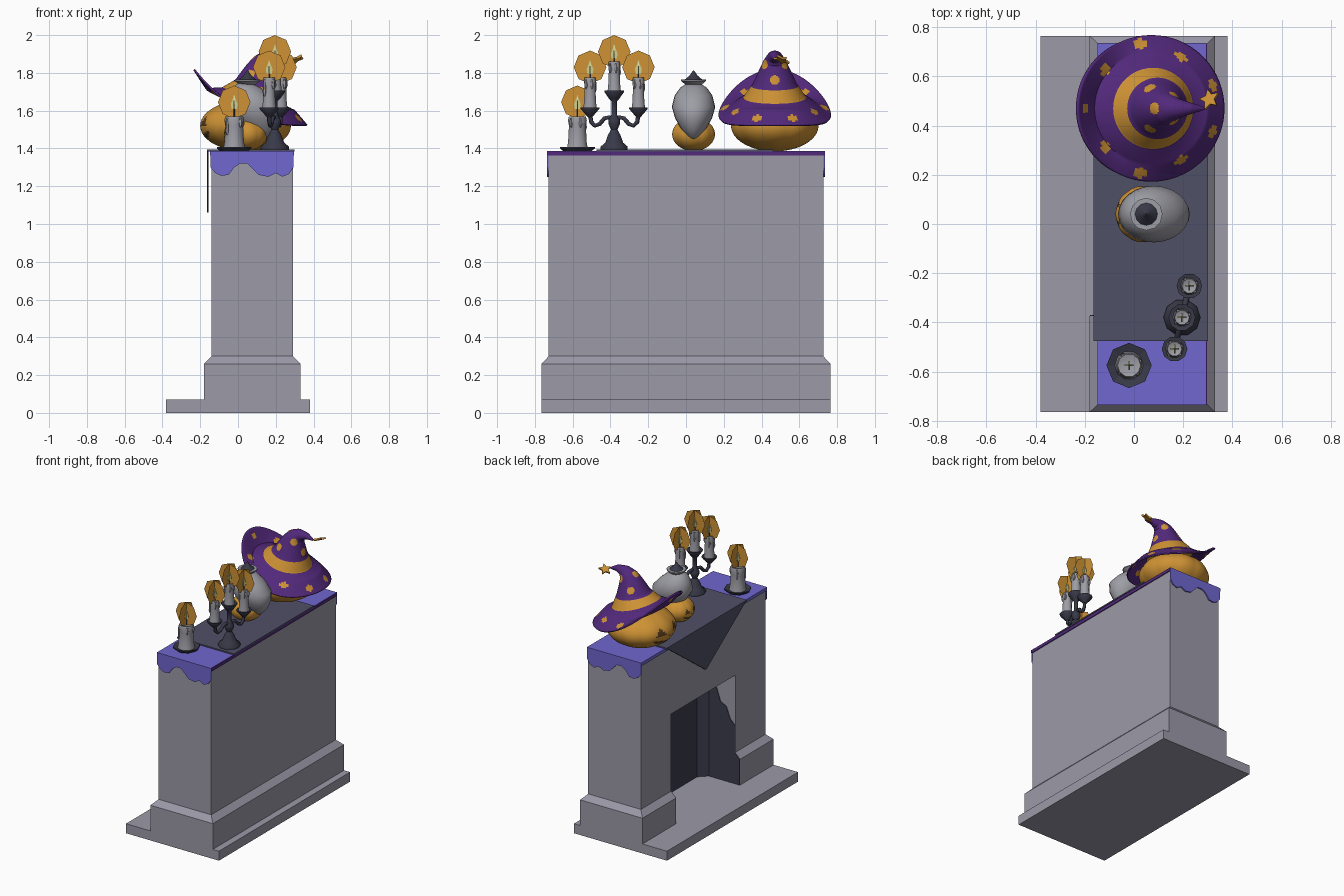
import bpy, bmesh, math
from mathutils import Vector

if "Cube" in bpy.data.objects:
    bpy.data.objects.remove(bpy.data.objects["Cube"])

def mat(name, r, g, b):
    m = bpy.data.materials.new(name)
    m.diffuse_color = (r, g, b, 1)
    m.use_nodes = True
    m.node_tree.nodes["Principled BSDF"].inputs["Base Color"].default_value = m.diffuse_color
    return m

STONE = mat("stone_grey", .33, .32, .39)
SOOT = mat("soot", .045, .045, .075)
BLUE = mat("violet_blue", .16, .135, .62)
CLOTH = mat("dark_cloth", .08, .08, .135)
WAX = mat("pale_grey", .34, .34, .38)
IRON = mat("dark_iron", .04, .042, .065)
ORANGE = mat("orange", .62, .29, .035)
PURPLE = mat("purple", .085, .022, .20)
GLOW = mat("pale_glow", .62, .62, .28)
BROWN = mat("dark_brown", .10, .045, .012)

def build(name, verts, faces, mats, rule=None, smooth=False):
    me = bpy.data.meshes.new(name)
    bm = bmesh.new()
    vs = [bm.verts.new(v) for v in verts]
    for f in faces:
        bm.faces.new([vs[i] for i in f])
    bmesh.ops.recalc_face_normals(bm, faces=bm.faces[:])
    for f in bm.faces:
        f.smooth = smooth
        if rule:
            f.material_index = rule(f.calc_center_median())
    bm.to_mesh(me)
    bm.free()
    for m in mats:
        me.materials.append(m)
    ob = bpy.data.objects.new(name, me)
    bpy.context.collection.objects.link(ob)
    if smooth:
        bpy.ops.object.select_all(action='DESELECT')
        ob.select_set(True)
        bpy.context.view_layer.objects.active = ob
        bpy.ops.object.shade_smooth_by_angle(angle=math.radians(50))
    return ob

def rings(name, loops, mats, rule=None, smooth=False, caps=True):
    """Skin a stack of closed loops with equal point counts."""
    n = len(loops[0])
    faces = [(k*n+i, k*n+(i+1) % n, (k+1)*n+(i+1) % n, (k+1)*n+i)
             for k in range(len(loops)-1) for i in range(n)]
    if caps:
        faces += [tuple(range(n)), tuple(range((len(loops)-1)*n, len(loops)*n))]
    return build(name, [p for l in loops for p in l], faces, mats, rule, smooth)

def box(name, x0, x1, y0, y1, z0, z1, m):
    sq = [(x0, y0), (x1, y0), (x1, y1), (x0, y1)]
    return rings(name, [[(x, y, z) for x, y in sq] for z in (z0, z1)], [m])

def plate(name, pts, offset, m):
    """Thin plate: polygon plus a shifted copy."""
    o = Vector(offset)
    return rings(name, [[Vector(p) for p in pts], [Vector(p)+o for p in pts]], [m])

def lathe(name, prof, x, y, m, n=12, smooth=True):
    return rings(name, [[(x+r*math.cos(2*math.pi*i/n), y+r*math.sin(2*math.pi*i/n), z)
                         for i in range(n)] for r, z in prof], [m], smooth=smooth)

# ---- fireplace ----
box("hearth_slab", -.38, .38, -.765, .765, 0, .07, STONE)

def plan(x0, x1, y, z):
    half = [(x1, y), (x0, y), (x0, .375), (.07, .375), (.13, .315)]
    return [(a, b, z) for a, b in half] + [(a, -b, z) for a, b in reversed(half)]

rings("fireplace_body", [plan(-.18, .33, .765, .07), plan(-.18, .33, .765, .26),
                         plan(-.14, .29, .727, .30), plan(-.14, .29, .727, .87)],
      [STONE, SOOT], lambda c: 1 if .09 < c.x < .14 and abs(c.y) < .36 and c.z < .86 else 0)
box("lintel", -.14, .29, -.727, .727, .87, 1.365, STONE)
for s in (-1, 1):
    edge = [(-.178, .07), (-.178, .26), (-.139, .30), (-.139, .50), (-.10, .54), (-.07, .62),
            (-.02, .65), (.01, .74), (.04, .76), (.07, .84), (.07, .07)]
    plate("soot_stain", [(x, s*.375, z) for x, z in edge], (0, -s*.004, 0), SOOT)

# ---- mantel covers ----
box("mantel_cover", -.148, .293, -.735, .735, 1.362, 1.386, BLUE)
box("mantel_trim", .293, .297, -.733, .733, 1.362, 1.384, PURPLE)
wave = [(-.146, 1.30), (-.12, 1.27), (-.09, 1.255), (-.05, 1.26), (-.02, 1.30), (.01, 1.32),
        (.05, 1.32), (.08, 1.29), (.11, 1.26), (.16, 1.25), (.20, 1.27), (.235, 1.25),
        (.27, 1.265), (.293, 1.30)]
for s in (-1, 1):
    plate("dripping_edge", [(-.146, s*.736, 1.386)] + [(x, s*.736, z) for x, z in wave]
          + [(.293, s*.736, 1.386)], (0, -s*.009, 0), BLUE)
box("table_cloth", -.165, .30, -.475, .46, 1.385, 1.395, CLOTH)
plate("cloth_corner", [(-.165, -.475, 1.395), (-.165, .46, 1.395), (-.165, 0, 1.06)],
      (.01, 0, 0), CLOTH)

# ---- pumpkins with carved faces ----
def pumpkin(name, c, r):
    n, k = 96, 48
    loops = []
    for j in range(1, k):
        p = math.pi*j/k
        loops.append([(c[0]+r[0]*math.sin(p)*math.cos(a)*q, c[1]+r[1]*math.sin(p)*math.sin(a)*q,
                       c[2]-r[2]*math.cos(p))
                      for a in [2*math.pi*i/n for i in range(n)]
                      for q in [.98+.02*abs(math.cos(5*a))]])

    def carve(f):
        u, v = abs(f.y-c[1])/r[1], (f.z-c[2])/r[2]
        if f.x > c[0]:
            return 0
        eye = .02 < v < .42 and abs(u-.32) < (.42-v)*.45
        nose = -.15 < v < .0 and u < -v*.5
        mouth = u < .55 and abs(v+.42-.6*u*u) < .13*(1-u)
        return 1 if eye or nose or mouth else 0
    rings(name, loops, [ORANGE, BROWN], carve, True)

pumpkin("large_pumpkin", (.04, .47, 1.52), (.24, .235, .135))
pumpkin("small_pumpkin", (.04, .04, 1.475), (.115, .115, .088))

# ---- grey hood on the small pumpkin ----
hood = [(.035, .035, .035, 1.745), (.045, .075, .07, 1.722), (.06, .11, .10, 1.68),
        (.08, .145, .115, 1.62), (.10, .127, .098, 1.56), (.118, .085, .064, 1.50),
        (.125, .045, .032, 1.465), (.125, .004, .004, 1.435)]
rings("grey_hood", [[(cx+rx*math.cos(a), .04+ry*math.sin(a), z)
                     for a in [math.pi*i/12 for i in range(24)]]
                    for cx, rx, ry, z in hood], [WAX], smooth=True)
lathe("hood_collar", [(.03, 1.735), (.045, 1.74), (.066, 1.757), (.066, 1.765), (.04, 1.765)],
      .05, .04, WAX)
lathe("hood_tip", [(.048, 1.763), (.022, 1.785), (.003, 1.812)], .05, .04, IRON)

# ---- witch hat: centre x, z, radius, tilt, lift of the front brim ----
hat = [(.07, 1.525, .298, 0, .295), (.07, 1.605, .23, 0, .11), (.078, 1.665, .165, 10, .03),
       (.10, 1.745, .115, 10, 0), (.118, 1.81, .085, 14, 0), (.14, 1.862, .06, 25, 0),
       (.18, 1.885, .04, 55, 0), (.235, 1.887, .022, 90, 0), (.285, 1.872, .006, 105, 0)]

def hat_point(a, t):
    i = min(int(t), len(hat)-2)
    cx, cz, r, tilt, lift = [p+(q-p)*(t-i) for p, q in zip(hat[i], hat[i+1])]
    w = math.radians(tilt)
    u = ((1-math.cos(a))/2)**2.5
    return Vector((cx+r*math.cos(a)*math.cos(w), .47+r*math.sin(a),
                   cz+lift*u-r*math.cos(a)*math.sin(w)))

spots = [hat_point(math.radians(20+40*i), .45+.35*(i % 2)) for i in range(9)]
spots += [hat_point(math.radians(120*i), 3.6) for i in range(3)]
spots += [hat_point(math.radians(60+120*i), 4.9) for i in range(3)]
N, K = 96, 10
grid = [[hat_point(2*math.pi*i/N, j/K) for i in range(N)] for j in range(K*(len(hat)-1)+1)]
hat_ob = rings("witch_hat", grid, [PURPLE, ORANGE],
               lambda c: 1 if any((c-s).length < .025 for s in spots) else 0, True, caps=False)
for i, p in enumerate(hat_ob.data.polygons):   # hat band
    if 2*K <= i//N < 2*K+8:
        p.material_index = 1
mod = hat_ob.modifiers.new("thickness", 'SOLIDIFY')
mod.thickness = .01
mod.offset = -1

# star on the hat tip
nrm = Vector((-.4, .3, .85)).normalized()
e1 = nrm.cross(Vector((0, 1, 0))).normalized()
e2 = nrm.cross(e1)
star = [Vector((.31, .505, 1.865)) + (e1*math.cos(a)+e2*math.sin(a))*(.045 if i % 2 == 0 else .022)
        for i in range(10) for a in [math.pi*i/5]]
plate("hat_star", star, nrm*.012, ORANGE)

# ---- candles ----
def candle(x, y, z0, z1, r, fz):
    lathe("candle", [(r*1.25, z0), (r*1.1, z0+.04), (r, z1-.05), (r*1.12, z1-.02),
                     (r*1.0, z1), (r*.6, z1-.006)], x, y, WAX, 10)
    for i in range(4):   # wax drips
        a = 1.7*i+.4
        h = .04+.02*(i % 3)
        lathe("wax_drip", [(.004, z1-h-.02), (.011, z1-h), (.007, z1-.01)],
              x+r*math.cos(a), y+r*math.sin(a), WAX, 6)
    lathe("wick", [(.005, z1-.01), (.004, z1+.06)], x, y, IRON, 6)
    for dx, dy in ((1, 0), (0, 1)):   # crossed flame plates
        f = [(x+dx*.086*math.sin(a), y+dy*.086*math.sin(a), fz+.088*math.cos(a))
             for a in [math.pi*i/4 for i in range(8)]]
        build("flame", f, [tuple(range(8))], [ORANGE])
        g = [(0, .035), (.018, -.01), (.014, -.035), (-.014, -.035), (-.018, -.01)]
        plate("flame_core", [(x+dx*u-dy*.003, y+dy*u-dx*.003, fz+v) for u, v in g],
              (dy*.006, dx*.006, 0), GLOW)

candle(-.02, -.575, 1.395, 1.57, .047, 1.645)
lathe("candle_dish", [(.075, 1.386), (.092, 1.40), (.092, 1.408), (.06, 1.398)],
      -.02, -.575, IRON, 8, False)

# candelabra
CX, CY = .195, -.38
lathe("candelabra_stem", [(.075, 1.395), (.075, 1.41), (.05, 1.43), (.035, 1.47), (.018, 1.50),
                          (.032, 1.53), (.032, 1.55), (.015, 1.58), (.015, 1.65), (.03, 1.665),
                          (.055, 1.70), (.055, 1.708), (.02, 1.70)], CX, CY, IRON, 10)
candle(CX, CY, 1.70, 1.86, .03, 1.912)
for s in (-1, 1):
    x, y = CX+s*.03, CY+s*.128
    lathe("candle_cup", [(.012, 1.565), (.025, 1.58), (.052, 1.61), (.052, 1.618), (.02, 1.612)],
          x, y, IRON, 10)
    candle(x, y, 1.61, 1.775, .03, 1.83)
    cu = bpy.data.curves.new("candelabra_arm", 'CURVE')
    cu.dimensions = '3D'
    cu.bevel_depth = .012
    cu.bevel_resolution = 1
    sp = cu.splines.new('POLY')
    path = [(0, 1.54), (.2, 1.565), (.4, 1.56), (.6, 1.53), (.8, 1.52), (.95, 1.54), (1, 1.58)]
    sp.points.add(len(path)-1)
    for p, (t, z) in zip(sp.points, path):
        p.co = (CX+(x-CX)*t, CY+(y-CY)*t, z, 1)
    cu.materials.append(IRON)
    arm = bpy.data.objects.new("candelabra_arm", cu)
    bpy.context.collection.objects.link(arm)
    bpy.ops.object.select_all(action='DESELECT')
    arm.select_set(True)
    bpy.context.view_layer.objects.active = arm
    bpy.ops.object.convert(target='MESH')
